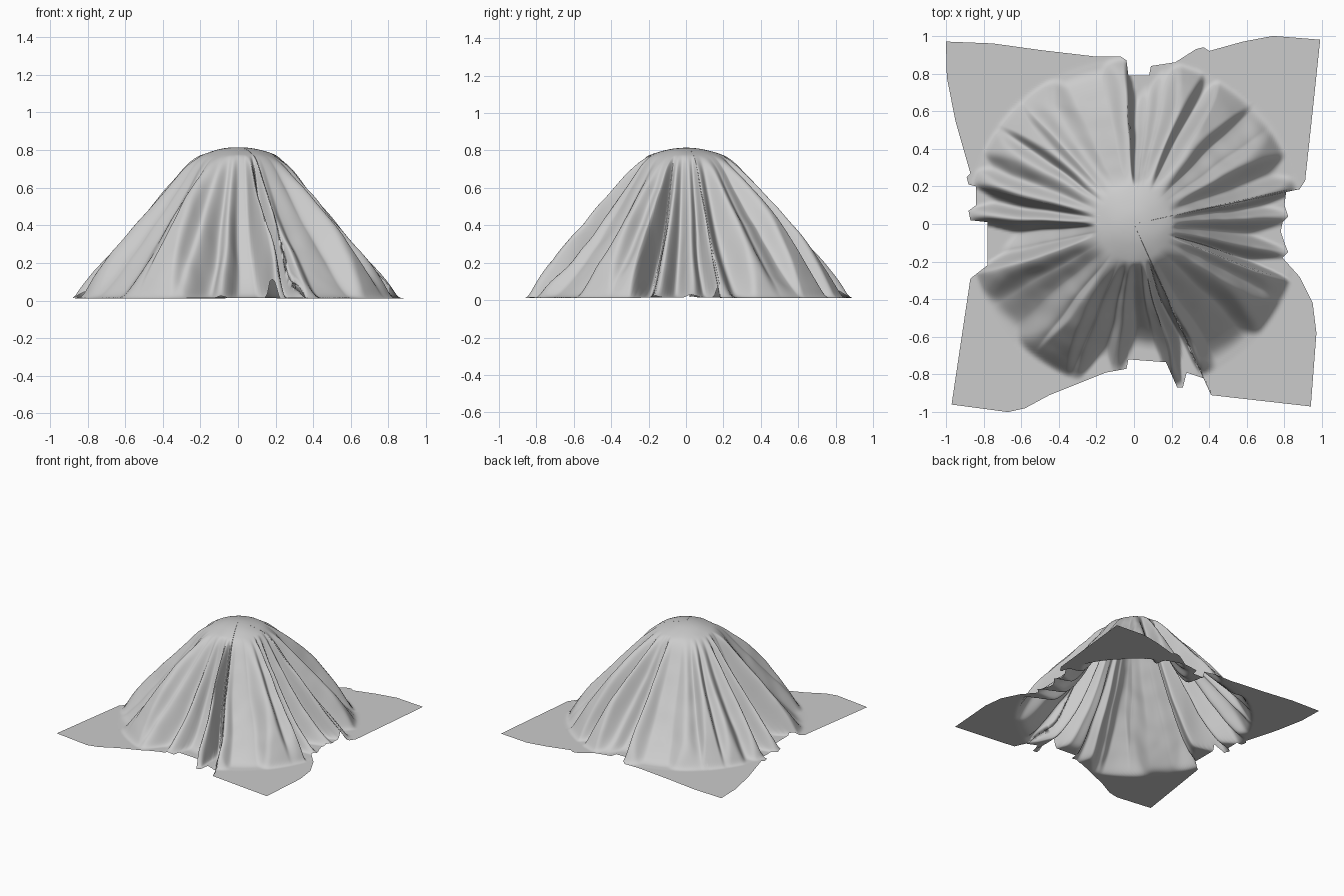
import bpy, math
from mathutils import Vector, noise

# Hem of the cloth seen from above, counter-clockwise
HEM = [(.79, .01), (.82, .04), (.80, .10), (.81, .18), (.88, .185), (.91, .23), (.95, .6), (.99, .98), (.74, 1),
       (.58, .97), (.40, .92), (.37, .94), (.33, .93), (.22, .86), (.09, .84), (.08, .79), (-.03, .79),
       (-.04, .87), (-.07, .89), (-.2, .89), (-.5, .925), (-.75, .96), (-1, .97), (-.995, .78),
       (-.95, .55), (-.87, .27), (-.89, .25), (-.88, .21), (-.84, .2), (-.84, .1), (-.88, .07),
       (-.87, .02), (-.78, .01), (-.78, -.22), (-.87, -.29), (-.97, -.96), (-.67, -1), (-.58, -.98),
       (-.45, -.91), (-.15, -.79), (-.04, -.77), (-.03, -.72), (.17, -.735), (.23, -.87), (.26, -.87),
       (.28, -.79), (.37, -.82), (.41, -.91), (.94, -.97), (.97, -.58), (.95, -.42), (.88, -.28),
       (.79, -.18), (.82, -.15), (.80, -.1), (.78, -.04)]

# Ridges and valleys: angle in degrees, radius where it reaches the floor, hollowness
FOLDS = [(3, .88, 1.45), (8, .75, 1.5), (12.5, .94, 1.15), (20, .82, 1.3), (29, .99, 1.05),
         (36, .92, 1.15), (44, .9, 1.2), (52, 1.2, 1.05), (63, .85, 1.3), (69, 1.03, 1.0),
         (78, .85, 1.35), (84, .75, 1.5), (89, .7, 1.6), (93.5, .95, 1.1), (103, .85, 1.25),
         (115, .85, 1.2), (125, .97, 1.15), (132, .93, 1.2), (139, 1.15, 1.1), (145, .92, 1.2),
         (150, 1.0, 1.15), (158, .85, 1.2), (164.5, .94, 1.05), (171, .78, 1.3), (177, .94, 1.15),
         (184, .66, 1.5), (192, .72, 1.4), (199, .94, 1.0), (210, .87, 1.15), (220, .85, 1.2),
         (232, .95, 1.1), (238, 1.19, 1.02), (248, .9, 1.15), (258, .72, 1.35), (263, .83, 1.4),
         (271, .66, 1.5), (279, .68, 1.5), (285, .94, 1.0), (291, .7, 1.5), (295.5, .97, 1.4),
         (302, .85, 1.3), (315, .85, 1.2), (327, 1.09, 1.15), (333, .94, 1.2), (339, .97, 1.1),
         (343, .7, 1.65), (349, .88, 1.45), (355, .68, 1.6)]
FLOOR, TOP = .012, .815


def fold_at(deg):
    """Eased foot radius and hollowness at an angle."""
    loop = [(FOLDS[-1][0] - 360, *FOLDS[-1][1:])] + FOLDS + [(FOLDS[0][0] + 360, *FOLDS[0][1:])]
    for a, b in zip(loop, loop[1:]):
        if a[0] <= deg <= b[0]:
            t = (deg - a[0]) / (b[0] - a[0])
            t = t * t * (3 - 2 * t)
            return a[1] + (b[1] - a[1]) * t, a[2] + (b[2] - a[2]) * t
    return FOLDS[0][1:]


def smooth_min(a, b, k):
    h = max(k - abs(a - b), 0) / k
    return min(a, b) - h * h * k / 4


def height(x, y):
    r = math.hypot(x, y)
    n = noise.noise(Vector((x * 4, y * 4, 3)))
    deg = (math.degrees(math.atan2(y, x)) + 2.5 * n * min(r, 1 - min(r, 1)) * 2) % 360
    foot, power = fold_at(deg)
    cone = .82 * max(1 - (r - .2) / (foot - .2), 0) ** power
    z = smooth_min(cone, TOP - 1.05 * r * r, .05)
    z = -smooth_min(-z, -FLOOR, .03)
    ripple = noise.noise(Vector((x * 9, y * 9, z * 6))) * .008
    return max(z + ripple * min(1, max(0, (z - .03) * 8)) * min(1, r * 3), .002)


# Dense hem points, one spoke of the mesh for each
spokes = []
for a, b in zip(HEM, HEM[1:] + HEM[:1]):
    a, b = Vector(a), Vector(b)
    steps = max(1, round((b - a).length / .013))
    spokes += [a.lerp(b, i / steps) for i in range(steps)]

# Cloth surface: rings from the crown out to the hem
RINGS, N = 75, len(spokes)
verts = [(0, 0, TOP)]
for k in range(1, RINGS + 1):
    for p in spokes:
        q = p * (k / RINGS)
        verts.append((q.x, q.y, height(q.x, q.y)))
faces = [(0, 1 + i, 1 + (i + 1) % N) for i in range(N)]
for k in range(RINGS - 1):
    s = 1 + k * N
    faces += [(s + i, s + N + i, s + N + (i + 1) % N, s + (i + 1) % N) for i in range(N)]

mesh = bpy.data.meshes.new("draped_cloth")
mesh.from_pydata(verts, [], faces)
mesh.shade_smooth()
cloth = bpy.data.objects.new("draped_cloth", mesh)
bpy.context.collection.objects.link(cloth)
